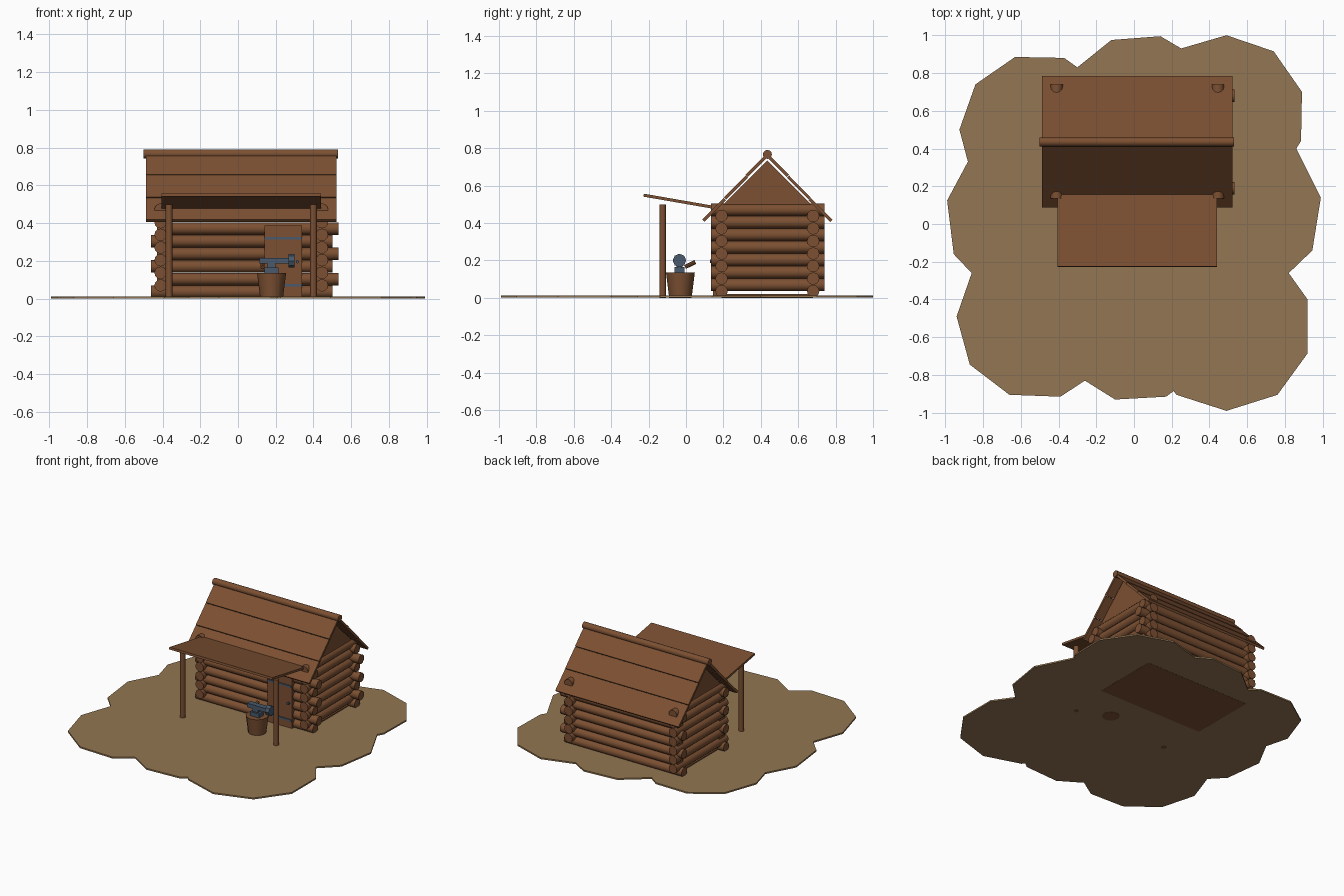
import bpy, bmesh, math
from mathutils import Vector

cube = bpy.data.objects.get("Cube")
if cube:
    bpy.data.objects.remove(cube, do_unlink=True)


def material(name, rgb):
    m = bpy.data.materials.new(name)
    m.use_nodes = True
    colour = (*rgb, 1)
    m.diffuse_color = colour
    m.node_tree.nodes["Principled BSDF"].inputs["Base Color"].default_value = colour
    return m


EARTH = material("packed earth", (.29, .18, .085))
WOOD = material("brown wood", (.2, .08, .032))
STEEL = material("blue steel", (.065, .1, .15))


def finish(name, bm, mat):
    bmesh.ops.recalc_face_normals(bm, faces=bm.faces)
    mesh = bpy.data.meshes.new(name)
    bm.to_mesh(mesh)
    bm.free()
    mesh.materials.append(mat)
    ob = bpy.data.objects.new(name, mesh)
    bpy.context.collection.objects.link(ob)
    return ob


def extrude(name, points, direction, mat):
    """Extrude a flat outline into a solid."""
    bm = bmesh.new()
    face = bm.faces.new([bm.verts.new(p) for p in points])
    new = bmesh.ops.extrude_face_region(bm, geom=[face])["geom"]
    verts = [v for v in new if isinstance(v, bmesh.types.BMVert)]
    bmesh.ops.translate(bm, verts=verts, vec=direction)
    # the starting cap survives the extrusion, so close it only if missing
    holes = [e for e in bm.edges if e.is_boundary]
    if holes:
        bmesh.ops.holes_fill(bm, edges=holes)
    return finish(name, bm, mat)


def box(name, x0, x1, y0, y1, z0, z1, mat):
    corners = [(x0, y0, z0), (x1, y0, z0), (x1, y1, z0), (x0, y1, z0)]
    return extrude(name, corners, (0, 0, z1 - z0), mat)


def pole(name, start, end, r0, mat, r1=None, sides=12):
    a, b = Vector(start), Vector(end)
    bm = bmesh.new()
    bmesh.ops.create_cone(bm, cap_ends=True, segments=sides, radius1=r0,
                          radius2=r0 if r1 is None else r1, depth=(b - a).length)
    ob = finish(name, bm, mat)
    ob.location = (a + b) / 2
    ob.rotation_euler = (b - a).to_track_quat("Z", "Y").to_euler()
    return ob


def slab(name, x0, x1, top_a, top_b, thick, mat):
    """Sloped board: its upper surface runs between two (y, z) points."""
    a, b = Vector(top_a), Vector(top_b)
    d = (b - a).normalized()
    n = Vector((-d.y, d.x))
    if n.y > 0:
        n = -n
    ring = [a, b, b + n * thick, a + n * thick]
    return extrude(name, [(x0, p.x, p.y) for p in ring], (x1 - x0, 0, 0), mat)


# Ground patch
outline = [(.99, .14), (.86, .4), (.885, .44), (.89, .7), (.74, .915), (.49, 1),
           (.25, .93), (.14, .995), (-.12, .975), (-.3, .83), (-.37, .88),
           (-.63, .885), (-.84, .74), (-.925, .5), (-.88, .33), (-.99, .125),
           (-.955, -.16), (-.86, -.26), (-.94, -.49), (-.87, -.745), (-.66, -.905),
           (-.39, -.915), (-.26, -.83), (-.1, -.93), (.17, -.915), (.21, -.885),
           (.225, -.905), (.49, -.99), (.76, -.905), (.92, -.685), (.92, -.4),
           (.82, -.26), (.945, -.14)]
extrude("ground_patch", [(x, y, .001) for x, y in outline], (0, 0, .011), EARTH)

# Cabin walls: stacked logs, the side courses half a log higher
LEFT, RIGHT, FRONT, BACK = -.41, .445, .19, .68
R, STEP = .033, .067
box("floor", LEFT, RIGHT, FRONT, BACK, 0, .02, WOOD)
for i in range(7):
    z = .036 + i * STEP
    shift = .033 * (i % 2)
    for side, y in (("front", FRONT), ("back", BACK)):
        pole(f"{side}_log_{i}", (-.462 + shift, y, z), (.5 + shift, y, z), R, WOOD)
    z += STEP / 2
    for side, x in (("right", LEFT), ("left", RIGHT)):
        pole(f"{side}_log_{i}", (x, .135, z), (x, .74, z), R, WOOD)

# Gables
MID = .435
for side, x in (("right", LEFT), ("left", RIGHT)):
    tri = [(x - .015, MID - .235, .5), (x - .015, MID + .235, .5), (x - .015, MID, .735)]
    extrude(f"{side}_gable", tri, (.03, 0, 0), WOOD)

# Roof boards, each upper one lapping the one below
for side, s in (("front", -1), ("back", 1)):
    for k in range(3):
        near, far = k * .116, (k + 1) * .116
        lift = .004 * (2 - k)
        slab(f"{side}_roof_board_{k}", -.487, .522, (MID + s * near, .766 - near + lift),
             (MID + s * far, .766 - far + lift), .017, WOOD)
pole("ridge_log", (-.5, MID, .767), (.53, MID, .767), .024, WOOD)

# Porch roof and posts
slab("porch_roof", -.405, .44, (-.225, .557), (.155, .491), .016, WOOD)
for side, x in (("right", -.365), ("left", .4)):
    pole(f"{side}_porch_post", (x, -.125, 0), (x, -.125, .498), .018, WOOD)

# Door with hinge straps and knob
box("door", .14, .34, .145, .18, .012, .387, WOOD)
for place, z in (("lower", .07), ("upper", .32)):
    box(f"{place}_hinge_strap", .142, .338, .138, .146, z - .007, z + .007, STEEL)
pole("door_knob", (.315, .128, .195), (.315, .146, .195), .009, STEEL, sides=8)

# Chopping stump
SX, SY = .178, -.03
pole("stump", (SX, SY, 0), (SX, SY, .135), .06, WOOD, r1=.077)

# Bench vice on the stump
box("vice_base", .14, .215, -.062, -.008, .135, .165, STEEL)
box("vice_neck", .155, .2, -.05, -.02, .165, .19, STEEL)
box("vice_body", .113, .272, -.055, -.015, .186, .216, STEEL)
pole("vice_head", (.268, -.035, .2), (.3, -.035, .2), .036, STEEL, sides=8)
pole("tool_handle", (.13, -.005, .165), (.13, .05, .192), .011, WOOD, sides=8)

# Soft shading on round parts, crisp cap edges
for ob in bpy.context.scene.objects:
    ob.select_set(ob.type == "MESH" and any(w in ob.name for w in ("log", "post", "stump")))
    if ob.select_get():
        bpy.context.view_layer.objects.active = ob
bpy.ops.object.shade_smooth_by_angle(angle=math.radians(40))
